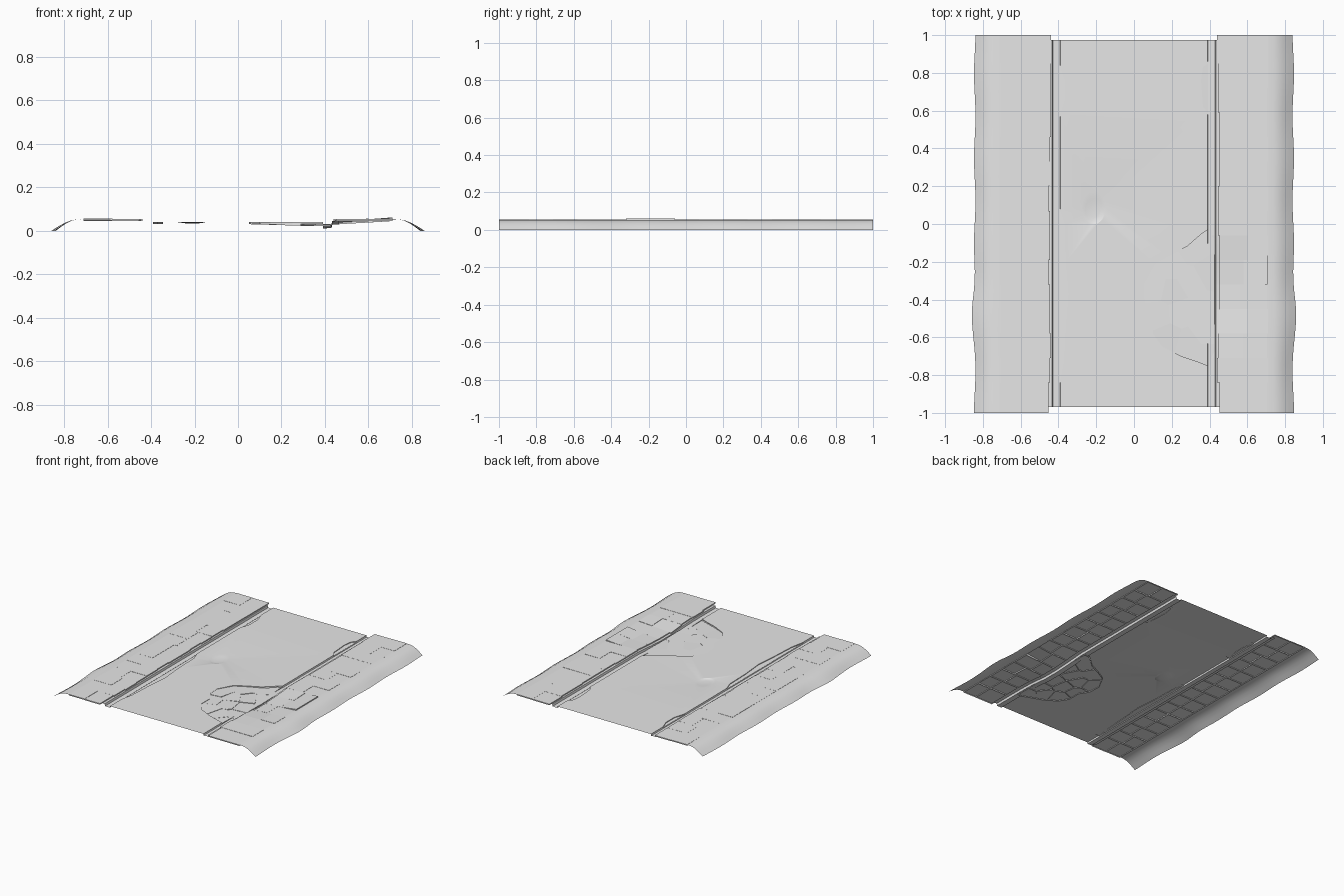
import bpy, bmesh, math, random
from mathutils import Vector

random.seed(4)
if "Cube" in bpy.data.objects:
    bpy.data.objects.remove(bpy.data.objects["Cube"], do_unlink=True)

grey = bpy.data.materials.new("plain_grey")
grey.use_nodes = True
grey.diffuse_color = (0.8, 0.8, 0.8, 1)
grey.node_tree.nodes["Principled BSDF"].inputs["Base Color"].default_value = (0.8, 0.8, 0.8, 1)

ROAD_Z, FRONT, BACK = 0.04, -0.97, 0.975
SEAMS = [-1] + [-0.84 + 0.13 * k for k in range(14)] + [1]


def finish(bm, name):
    # Open sheets face upward
    bm.normal_update()
    for f in bm.faces:
        if f.normal.z < -1e-4:
            f.normal_flip()
    mesh = bpy.data.meshes.new(name)
    bm.to_mesh(mesh)
    bm.free()
    mesh.materials.append(grey)
    ob = bpy.data.objects.new(name, mesh)
    bpy.context.collection.objects.link(ob)
    bpy.ops.object.select_all(action='DESELECT')
    ob.select_set(True)
    bpy.context.view_layer.objects.active = ob
    bpy.ops.object.shade_smooth_by_angle(angle=math.radians(25))
    return ob


def sag(x, y):
    # Collapsed ground beside the broken patch
    if x < 0:
        return 0
    return 0.017 * math.exp(-((y + 0.36) / 0.2) ** 4) * max(0, min(1, (0.72 - x) / 0.27))


def sweep(name, profile, ys, side, wave=None):
    # Sweep an (x, z) profile along y
    bm = bmesh.new()
    rows = []
    for y in ys:
        row = []
        for i, (x, z) in enumerate(profile):
            px = side * (x + (wave(y) * i / (len(profile) - 1) if wave else 0))
            row.append(bm.verts.new((px, y, z - sag(px, y))))
        rows.append(row)
    for a, b in zip(rows, rows[1:]):
        for i in range(len(profile) - 1):
            bm.faces.new((a[i], a[i + 1], b[i + 1], b[i]))
    return finish(bm, name)


def skirt(bm, edges, depth):
    # Drop thin broken sides from the given edges
    for e in edges:
        a, b = e.verts
        low = [bm.verts.new(v.co - Vector((0, 0, depth))) for v in (b, a)]
        bm.faces.new((a, b, *low))


# Road outline pieces
left_edge = [(-0.39, FRONT), (-0.39, -0.83), (-0.37, -0.73), (-0.36, -0.55), (-0.345, -0.37),
             (-0.36, -0.2), (-0.365, 0), (-0.39, 0.07), (-0.39, 0.58), (-0.365, 0.66),
             (-0.365, 0.76), (-0.39, 0.83), (-0.39, BACK)]
right_edge = [(0.39, BACK), (0.39, 0.85), (0.365, 0.83), (0.355, 0.76), (0.365, 0.62), (0.39, 0.59)]
break_edge = [(0.39, -0.03), (0.36, -0.05), (0.28, -0.12), (0.18, -0.17), (0.11, -0.21),
              (0.05, -0.32), (0.055, -0.41), (0.1, -0.48), (0.1, -0.58), (0.15, -0.65),
              (0.25, -0.7), (0.34, -0.73), (0.39, -0.75)]


def loop(bm, points):
    vs = [bm.verts.new(p) for p in points]
    return vs, [bm.edges.new((vs[i - 1], vs[i])) for i in range(len(vs))]


# Road sheet with a shallow pothole
bm = bmesh.new()
outline = left_edge + right_edge + break_edge + [(0.39, FRONT)]
_, outer = loop(bm, [(x, y, ROAD_Z) for x, y in outline])
ring_points = []
for k in range(16):
    a = math.tau * k / 16
    ring_points.append((math.cos(a) * 0.065, math.sin(a) * 0.088))
ring, inner = loop(bm, [(-0.215 + x, 0.085 + y, ROAD_Z) for x, y in ring_points])
bmesh.ops.triangle_fill(bm, use_beauty=True, use_dissolve=False, edges=outer + inner, normal=(0, 0, 1))
for scale, drop in ((0.75, 0.003), (0.4, 0.006)):
    nxt = [bm.verts.new((-0.21 + x * scale, 0.07 + y * scale, ROAD_Z - drop)) for x, y in ring_points]
    for i in range(16):
        bm.faces.new((ring[i - 1], ring[i], nxt[i], nxt[i - 1]))
    ring = nxt
bm.faces.new(ring)
skirt(bm, [e for e in outer if abs(e.verts[0].co.y - e.verts[1].co.y) > 0.001], 0.008)
finish(bm, "road_surface")

# Broken slabs: the patch split into cells around scattered centres
centres = [(0.11, -0.34), (0.2, -0.22), (0.32, -0.14), (0.2, -0.36), (0.3, -0.3), (0.13, -0.48),
           (0.24, -0.47), (0.18, -0.6), (0.29, -0.63), (0.36, -0.45), (0.37, -0.7), (0.39, -0.25), (0.37, -0.57)]
patch = [(0.425, -0.03)] + break_edge + [(0.425, -0.75)]
for n, (cx, cy) in enumerate(centres):
    bm = bmesh.new()
    bm.faces.new([bm.verts.new((x, y, 0)) for x, y in patch])
    c = Vector((cx, cy, 0))
    for ox, oy in centres:
        o = Vector((ox, oy, 0))
        if o != c:
            bmesh.ops.bisect_plane(bm, geom=bm.verts[:] + bm.edges[:] + bm.faces[:],
                                   plane_co=(c + o) / 2, plane_no=o - c, clear_outer=True)
    tx, ty = random.uniform(-0.02, 0.01), random.uniform(-0.02, 0.02)
    base = ROAD_Z - 0.001 - 0.03 * max(0, cx - 0.05)
    for v in bm.verts:
        v.co.z = min(ROAD_Z - 0.0005, base + tx * (v.co.x - cx) + ty * (v.co.y - cy))
    skirt(bm, [e for e in bm.edges if e.is_boundary], 0.006)
    finish(bm, f"broken_slab_{n + 1}")

# Crumbled ledges below the chipped road edges
for name, side, y0, y1 in (("left_ledge", 1, 0.58, 0.86), ("right_ledge_front", -1, -0.84, 0.08),
                           ("right_ledge_back", -1, 0.57, 0.84)):
    sweep(name, [(0.392, 0.033), (0.335, 0.036)], [y0, y1], side)


def bank_wave(y):
    return 0.004 * math.sin(14 * y + 3) + 0.014 * math.exp(-((y + 0.45) / 0.14) ** 2)


fine = [-1 + 0.05 * k for k in range(41)]
for label, side in (("left", 1), ("right", -1)):
    # Gutter and kerb step
    kerb_ys = [FRONT] + [s + d for s in SEAMS[1:-1] for d in (-0.004, 0.004)] + [BACK]
    sweep(label + "_gutter_and_kerb", [(0.465, 0.045), (0.434, 0.046), (0.43, 0.03), (0.392, 0.028),
                                       (0.39, 0.034)], kerb_ys, side)

    # Outer bank falling to the ground
    sweep(label + "_bank", [(0.705, 0.0545), (0.74, 0.0525), (0.765, 0.047), (0.79, 0.036),
                            (0.815, 0.02), (0.843, 0)], fine, side, bank_wave)

    # Pavement slabs with small uneven tilts
    bm = bmesh.new()
    for y0, y1 in zip(SEAMS, SEAMS[1:]):
        middle = 0.58 + random.choice((0, 0, 0.02, -0.02))
        lip = random.choice((0.44, 0.446, 0.452))
        for x0, x1 in ((lip, middle), (middle, 0.71)):
            lift = random.uniform(-0.0012, 0.0012)
            slope = random.uniform(-0.008, 0.008)
            raised = side > 0 and x1 > 0.7 and -0.34 < y0 < -0.18
            quad = []
            for x, y in ((x0, y0), (x1, y0), (x1, y1), (x0, y1)):
                z = 0.0545 + lift + slope * (x - x0) - sag(side * x, y)
                if raised and x == x1:
                    z = 0.062
                quad.append(bm.verts.new((side * x, y, z)))
            face = bm.faces.new(quad)
            skirt(bm, list(face.edges), 0.008)
    finish(bm, label + "_pavement_slabs")
